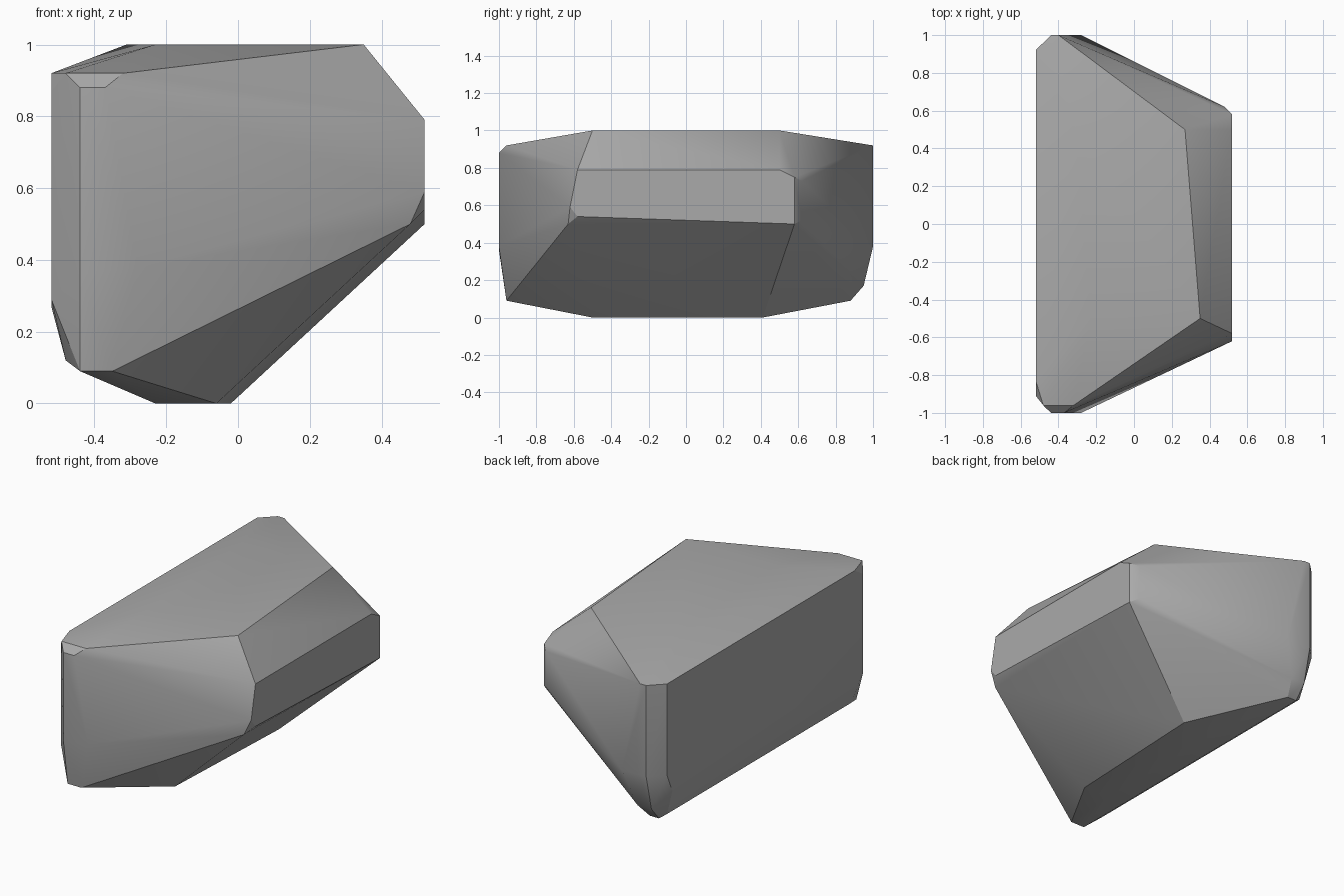
import bpy
import bmesh
from math import radians
from mathutils import Vector

# Remove the default object
default_cube = bpy.data.objects.get("Cube")
if default_cube:
    bpy.data.objects.remove(default_cube, do_unlink=True)


def make_material(name, color):
    material = bpy.data.materials.new(name)
    material.use_nodes = True
    material.diffuse_color = color
    shader = material.node_tree.nodes["Principled BSDF"]
    shader.inputs["Base Color"].default_value = color
    shader.inputs["Roughness"].default_value = 0.9
    return material


def facet(axis, level, corners):
    """Place flat corners on the plane where the given axis equals level."""
    points = []
    for first, second in corners:
        values = [first, second]
        values.insert("xyz".index(axis), level)
        points.append(Vector(values))
    return points


def build_hull(name, points, material):
    """Wrap the corners in a convex skin and merge its flat triangles."""
    bm = bmesh.new()
    for point in points:
        bm.verts.new(point)
    hull = bmesh.ops.convex_hull(bm, input=bm.verts[:])
    loose = {item for item in hull["geom_interior"] + hull["geom_unused"]
             if isinstance(item, bmesh.types.BMVert)}
    bmesh.ops.delete(bm, geom=list(loose), context="VERTS")
    bmesh.ops.dissolve_limit(bm, angle_limit=radians(0.5),
                             verts=bm.verts[:], edges=bm.edges[:])
    bmesh.ops.recalc_face_normals(bm, faces=bm.faces[:])
    mesh = bpy.data.meshes.new(name)
    bm.to_mesh(mesh)
    bm.free()
    mesh.materials.append(material)
    rock = bpy.data.objects.new(name, mesh)
    bpy.context.collection.objects.link(rock)
    return rock


# Flat crown and small resting face
crown = facet("z", 1, [(.35, -.5), (.27, .5), (-.31, .5), (-.23, -.5)])
base = facet("z", 0, [(-.06, -.5), (-.02, .41), (-.23, .41), (-.23, -.5)])

# Left side: narrow upright facet with clipped corners
left_side = facet("x", .52, [(-.58, .79), (.5, .79), (.58, .75),
                             (.58, .5), (-.58, .54), (-.62, .59)])
left_clips = facet("x", .48, [(-.63, .5), (.62, .52), (.62, .73)])

# Right side: long upright facet with a bevelled lower edge
right_side = facet("x", -.52, [(-.83, .92), (-.91, .87), (-.91, .29),
                               (.92, .92), (.92, .38), (.87, .27)])
right_bevel = facet("x", -.48, [(-.85, .12), (.86, .12)])

# Front end: small facet with its upper and lower bevels
front_end = facet("y", -1, [(-.44, .88), (-.37, .88), (-.28, .38), (-.44, .36)])
front_bevel = facet("y", -.96, [(-.48, .92), (-.32, .92), (-.44, .09), (-.35, .09)])

# Back end: small facet with its lower bevels
back_end = facet("y", 1, [(-.44, .92), (-.4, .92), (-.28, .38), (-.44, .38)])
back_bevel = facet("y", .95, [(-.44, .17), (-.35, .17)])
back_foot = facet("y", .88, [(-.44, .09), (-.38, .09)])

stone_gray = make_material("stone_gray", (0.4, 0.4, 0.4, 1))
boulder = build_hull("boulder", crown + base + left_side + left_clips
                     + right_side + right_bevel + front_end + front_bevel
                     + back_end + back_bevel + back_foot, stone_gray)

# Soft shading over shallow edges, crisp ridges elsewhere
bpy.ops.object.select_all(action="DESELECT")
boulder.select_set(True)
bpy.context.view_layer.objects.active = boulder
bpy.ops.object.shade_smooth_by_angle(angle=radians(30))
